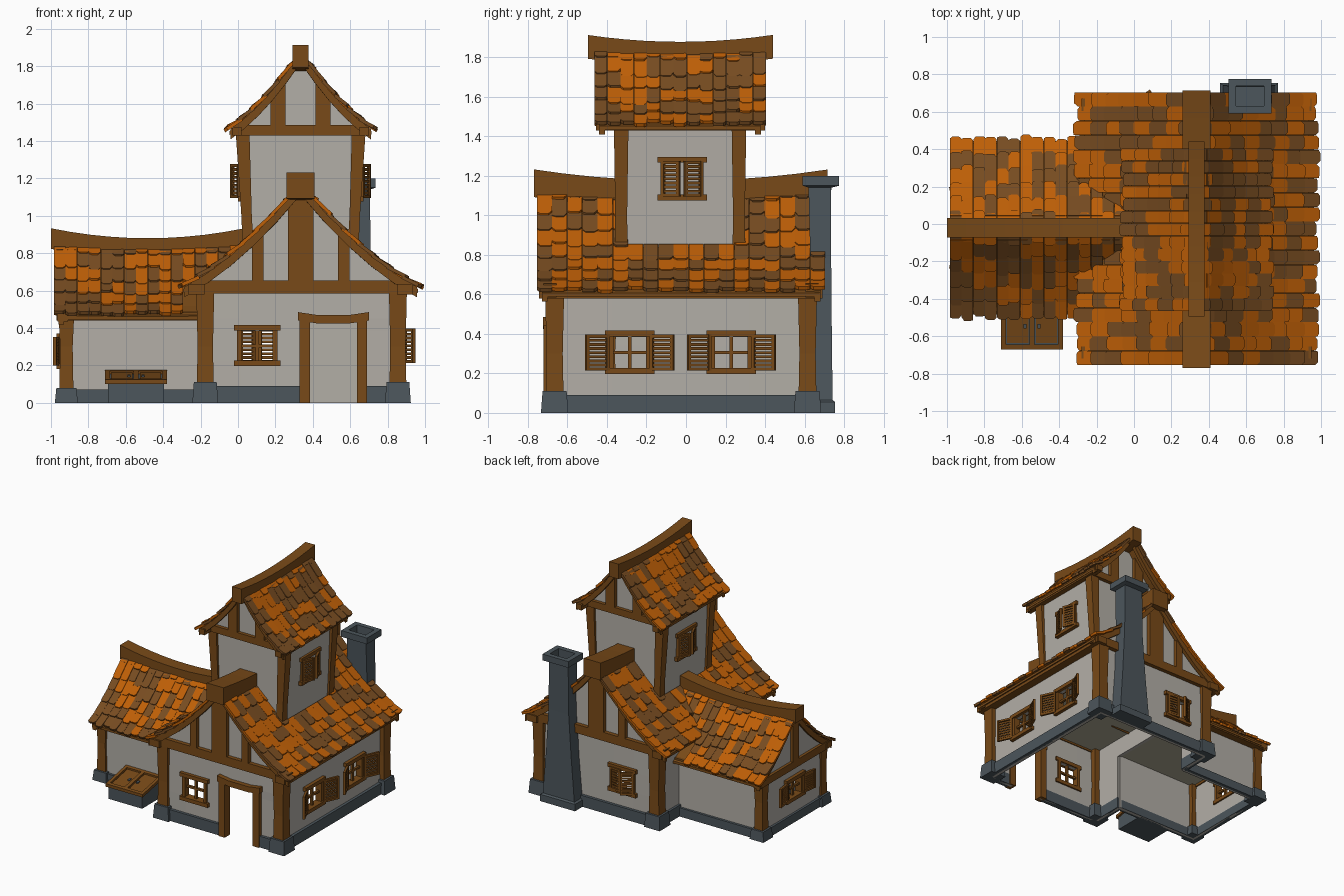
import bpy, bmesh, math, random
from collections import defaultdict

if "Cube" in bpy.data.objects:
    bpy.data.objects.remove(bpy.data.objects["Cube"])
random.seed(4)

COL = {"plaster": (.45, .425, .385), "wood": (.19, .068, .009), "stone": (.072, .092, .106),
       "tile orange": (.52, .115, .002), "tile brown": (.185, .072, .015), "ceiling plaster": (.42, .39, .29)}
MAT = {}
for n, c in COL.items():
    MAT[n] = bpy.data.materials.new(n)
    MAT[n].diffuse_color = (*c, 1)
P = defaultdict(bmesh.new)                 # part name -> mesh under construction
XYZ = lambda a, d, z: (a, d, z)
FACE = {"F": lambda p: lambda a, d, z: (a, p - d, z), "B": lambda p: lambda a, d, z: (a, p + d, z),
        "R": lambda p: lambda a, d, z: (p + d, a, z), "L": lambda p: lambda a, d, z: (p - d, a, z)}


def loft(name, rings, mat=0):
    """Skin closed rings of points and cap both ends."""
    bm = P[name]
    rs = [[bm.verts.new(p) for p in r] for r in rings]
    fs = [bm.faces.new(rs[0]), bm.faces.new(rs[-1])]
    for r, s in zip(rs, rs[1:]):
        n = len(r)
        fs += [bm.faces.new((r[i], r[(i + 1) % n], s[(i + 1) % n], s[i])) for i in range(n)]
    for f in fs:
        f.material_index = mat


def box(name, f, a0, a1, d0, d1, z0, z1):
    loft(name, [[f(a0, d0, z), f(a1, d0, z), f(a1, d1, z), f(a0, d1, z)] for z in (z0, z1)])


def panel(name, f, a0, a1, z0, z1, holes=()):
    """Flat wall sheet with rectangular openings (ha0, ha1, hz0, hz1)."""
    A = sorted({a0, a1, *[v for h in holes for v in h[:2]]})
    Z = sorted({z0, z1, *[v for h in holes for v in h[2:]]})
    for p, q in zip(A, A[1:]):
        for r, s in zip(Z, Z[1:]):
            m, k = (p + q) / 2, (r + s) / 2
            if not any(h[0] < m < h[1] and h[2] < k < h[3] for h in holes):
                P[name].faces.new([P[name].verts.new(f(*c)) for c in
                                   ((p, 0, r), (q, 0, r), (q, 0, s), (p, 0, s))])


class Roof:
    """Gable roof with concave slopes, sagging ridge and loose tiles."""
    def __init__(s, name, axis, c, half, eave, peak, u0, u1, rise):
        s.name, s.axis, s.c, s.half, s.eave, s.peak, s.u0, s.u1, s.rise = name, axis, c, half, eave, peak, u0, u1, rise

    def pt(s, u, v, z):
        return (s.c + v, u, z) if s.axis == "y" else (u, s.c + v, z)

    def sag(s, u):
        return s.rise * (2 * (u - (s.u0 + s.u1) / 2) / (s.u1 - s.u0)) ** 2

    def z(s, u, v):
        t = abs(v) / s.half
        return s.eave + (s.peak - s.eave + .5 * s.sag(u)) * ((1 - t) - .4 * t * (1 - t))

    def slab(s, name, us, h, top, thick):
        vs = [h * (i / 5 - 1) for i in range(11)]
        loft(name, [[s.pt(u, v, s.z(u, v) - top) for v in vs] +
                    [s.pt(u, v, s.z(u, v) - top - thick) for v in vs[::-1]] for u in us])

    def ridge(s, u0, u1, w, h, top):
        us = [u0 + (u1 - u0) * i / 10 for i in range(11)]
        loft(s.name + "_ridge_beam", [[s.pt(u, v, top + s.sag(u) - k) for v, k in
             ((-w / 2, h), (w / 2, h), (w / 2, 0), (-w / 2, 0))] for u in us])

    def gable(s, u, base, h):
        vs = [h * (i / 5 - 1) for i in range(11)]
        pts = [s.pt(u, h, base), s.pt(u, -h, base)] + [s.pt(u, v, s.z(u, v) - .035) for v in vs]
        bm = P[s.name + "_walls"]
        bm.faces.new([bm.verts.new(p) for p in pts])

    def timber(s, u0, u1, beam_half, z0, z1, posts):
        n = s.name + "_gable_timber"
        box(n, s.pt, u0, u1, -beam_half, beam_half, z0, z1)
        for p, q in posts:
            for v0, v1 in {(p, q), (-q, -p)}:
                loft(n, [[s.pt(u, v0, z1 - .01), s.pt(u, v1, z1 - .01), s.pt(u, v1, s.z(u, v1) - .03),
                          s.pt(u, v0, s.z(u, v0) - .03)] for u in (u0, u1)])

    def eaves(s, u0, u1, v, w, z0, z1):
        for k in (-1, 1):
            box(s.name + "_eave_beams", s.pt, u0, u1, k * v, k * (v + w), z0, z1)

    def tiles(s, rows, cols, skip):
        w = (s.u1 - s.u0) / cols
        for k in (-1, 1):
            for r in range(rows):
                va, vb = s.half * (r - .3) / rows, s.half * (r + 1) / rows
                for c in range(cols):
                    u = s.u0 + w * (c + .5)
                    x, y, z = s.pt(u, k * (va + vb) / 2, s.z(u, (va + vb) / 2))
                    if skip(x, y, z):
                        continue
                    j, lift, tip = random.uniform(-.014, .012), random.uniform(.006, .018), random.uniform(-.15, .15)
                    za, zb = s.z(u, va), s.z(u, vb)
                    shape = ((-.49, 0), (.49, 0), (.49, .9 + tip / 2), (.28, 1), (-.28, 1), (-.49, .9 - tip / 2))
                    ring = []
                    for off in (0, .017):
                        ring.append([])
                        for p, q in shape:
                            v = va + (vb - va + j) * q
                            zz = za + (zb - za) * (v - va) / (vb - va) + lift * q - .017 + off
                            ring[-1].append(s.pt(u + p * w, k * (max(v, 0) + off * .5), zz))
                    loft(s.name + "_roof_tiles", ring, random.choice((0, 1)))


def window(f, a, z, w=.215, h=.19, mode="none", ang=(.5, .5)):
    """Timber frame, glazing bars and louvred shutters on a wall."""
    n, b = "window_frames", .025
    for k in (-1, 1):
        box(n, f, a + k * w / 2, a + k * (w / 2 - b), -.025, .03, z - h / 2, z + h / 2)
        e = .018
        box(n, f, a - w / 2 - e, a + w / 2 + e, -.025, .04, z + k * h / 2 - .014, z + k * h / 2 + .016)
    if mode != "closed":
        box(n, f, a - .009, a + .009, -.008, .012, z - h / 2, z + h / 2)
        box(n, f, a - w / 2, a + w / 2, -.008, .012, z - .008, z + .008)
    if mode == "none":
        return
    for k, t in zip((-1, 1), ang):
        out = k if mode == "open" else -k
        L, H = w / 2 + (.022 if mode == "open" else -.005), h / 2 - .004
        hinge = a + k * (w / 2 - (0 if mode == "open" else .005))
        g = lambda q, d, zz: f(hinge + out * (q * math.cos(t) - d * math.sin(t)),
                               .025 + q * math.sin(t) + d * math.cos(t), zz)
        m = "window_shutters"
        for q in (0, L - .016):
            box(m, g, q, q + .016, 0, .018, z - H, z + H)
        for q in (-H, H - .016):
            box(m, g, 0, L, 0, .017, z + q, z + q + .016)
        for i in range(7):
            zz = z - H + .018 + i * (2 * H - .036) / 7
            box(m, g, .01, L - .01, .003, .012, zz + .003, zz + .017)


def posts(name, xs, ys, w, z1, foot):
    """Corner posts (outer edge, inward direction) on stone feet."""
    for x, i in xs:
        for y, j in ys:
            ring = lambda z, e: [(x - i * e, y - j * e, z), (x + i * (w + e), y - j * e, z),
                                 (x + i * (w + e), y + j * (w + e), z), (x - i * e, y + j * (w + e), z)]
            loft(name + "_corner_posts", [ring(foot - .01 if foot else .72, 0), ring(.3 if foot else 1, -.004), ring(z1, .003)])
            if foot:
                loft(name + "_post_feet", [ring(0, .024), ring(foot, .016)])


main = Roof("main", "y", .335, .642, .62, 1.155, -.755, .705, .055)
wing = Roof("wing", "x", -.02, .478, .475, .875, -.985, .02, .05)
tower = Roof("tower", "y", .335, .395, 1.462, 1.872, -.465, .405, .03)


# Main house walls, gables and timber
hole = lambda a, z=.305, w=.18, h=.16: (a - w / 2, a + w / 2, z - h / 2, z + h / 2)
X0, X1, Y0, Y1 = -.185, .855, -.675, .625
panel("main_walls", FACE["F"](Y0), X0, X1, 0, .62, [hole(.103), (.37, .655, 0, .45)])
panel("main_walls", FACE["B"](Y1), X0, X1, 0, .62, [hole(.11)])
panel("main_walls", FACE["R"](X1), Y0, Y1, 0, .62, [hole(-.285), hole(.23)])
panel("main_walls", FACE["L"](X0), Y0, -.40, 0, .62)
panel("main_walls", FACE["L"](X0), .36, Y1, 0, .62)
panel("main_walls", FACE["L"](X0), -.40, .36, .45, .62)
for u, o in ((Y0, -1), (Y1, 1)):
    main.gable(u, .62, .55)
    main.timber(u + o * .045, u - o * .02, .615, .585, .655, [(-.068, 0), (0, .068), (.2, .26)])
posts("main", ((-.22, 1), (.9, -1)), ((-.71, 1), (.66, -1)), .09, .6, .11)
main.eaves(-.745, .69, .515, .085, .58, .635)
box("main_ceiling", XYZ, X0, X1, Y0, Y1, .6, .61)

# Wing walls and timber
panel("wing_walls", FACE["F"](-.40), -.93, X0, 0, .47)
panel("wing_walls", FACE["B"](.36), -.93, X0, 0, .47)
panel("wing_walls", FACE["L"](-.93), -.40, .36, 0, .47, [hole(-.02, .275, .17, .13)])
wing.gable(-.93, .47, .40)
wing.timber(-.965, -.91, .46, .435, .495, [(-.04, 0), (0, .04)])
posts("wing", ((-.955, 1),), ((-.43, 1), (.39, -1)), .075, .45, .08)
wing.eaves(-.97, -.2, .385, .065, .44, .485)
box("wing_ceiling", XYZ, -.93, X0, -.4, .36, .455, .465)

# Tower walls and timber, leaning outwards towards the top
for k, y in (("F", -.335), ("B", .275)):
    panel("tower_walls", FACE[k](y), .02, .65, .7, 1.47)
for k, x in (("R", .65), ("L", .02)):
    panel("tower_walls", FACE[k](x), -.335, .275, .7, 1.47)
posts("tower", ((-.01, 1), (.68, -1)), ((-.362, 1), (.302, -1)), .068, 1.46, 0)
for n in ("tower_walls", "tower_corner_posts"):
    for v in P[n].verts:
        v.co.x = .335 + (v.co.x - .335) * (1 + .16 * (min(v.co.z, 1.44) - 1.44))
for u, o in ((-.335, -1), (.275, 1)):
    tower.gable(u, 1.46, .33)
    tower.timber(u + o * .04, u - o * .02, .365, 1.43, 1.485, [(.08, .16)])
tower.eaves(-.455, .4, .315, .05, 1.43, 1.475)

# Stone plinths, leaving the doorway free
S = "stone_plinth"
for a, b in ((-.2, .345), (.68, .87)):
    box(S, XYZ, a, b, -.71, -.66, 0, .09)
box(S, XYZ, -.2, .87, .635, .66, 0, .09)
box(S, XYZ, .84, .89, -.69, .64, 0, .09)
box(S, XYZ, -.215, -.17, -.69, -.4, 0, .09)
box(S, XYZ, -.215, -.17, .36, .64, 0, .09)
for y in (-.43, .345):
    box(S, XYZ, -.94, -.2, y, y + .045, 0, .07)
box(S, XYZ, -.96, -.915, -.42, .38, 0, .07)

# Roof decks, barge boards, ridges and tiles
for r in (main, wing, tower):
    end = -.18 if r is wing else r.u1 - .03
    r.slab(r.name + "_roof_deck", [r.u0 + .03 + (end - r.u0 - .03) * i / 8 for i in range(9)], r.half - .015, .02, .02)
    r.slab(r.name + "_barge_boards", (r.u0 + .025, r.u0 + .055), r.half - .02, .012, .055)
    if r is wing:
        r.slab("wing_roof_deck", (-.18, .0), .25, .02, .02)
    else:
        r.slab(r.name + "_barge_boards", (r.u1 - .055, r.u1 - .025), r.half - .02, .012, .055)
main.ridge(-.77, .715, .15, .14, 1.175)
wing.ridge(-1, .03, .105, .11, .88)
tower.ridge(-.495, .44, .085, .12, 1.878)
in_tower = lambda x, y: abs(x - .335) < .28 and abs(y + .03) < .28
main.tiles(8, 19, lambda x, y, z: in_tower(x, y) or
           (x < .02 and abs(y + .02) < .47 and wing.z(x, y + .02) > z + .01))
wing.tiles(6, 16, lambda x, y, z: x > -.27 and main.z(y, x - .335) > z + .02)
tower.tiles(6, 13, lambda x, y, z: False)

# Door frame with a slightly arched lintel
f = FACE["F"](Y0)
for a in (.33, .635):
    box("door_frame", f, a, a + .055, -.025, .045, 0, .45)
loft("door_frame", [[f(a, -.025, z), f(a, .05, z), f(a, .05, z + .045), f(a, -.025, z + .045)]
                    for a, z in ((.32, .44), (.42, .425), (.6, .425), (.7, .44))])

# Windows
window(FACE["F"](Y0), .103, .305)
window(FACE["B"](Y1), .11, .305, mode="closed", ang=(.55, .12))
for y in (-.285, .23):
    window(FACE["R"](X1), y, .305, mode="open", ang=(.42, .42))
window(FACE["L"](-.93), -.02, .275, .2, .16, mode="open", ang=(.13, .13))
for k, x in (("R", .63), ("L", .04)):
    window(FACE[k](x), -.02, 1.185, mode="closed", ang=(.4, .4))

# Hollow stone chimney
loft("chimney", [[(a, c, z), (b, c, z), (b, d, z), (a, d, z)] for z, a, b, c, d in (
    (0, .46, .77, .64, .755), (.055, .46, .77, .64, .755), (.065, .475, .755, .64, .742),
    (.4, .505, .73, .64, .738), (.75, .53, .71, .63, .735), (1.14, .535, .705, .62, .735),
    (1.15, .505, .735, .59, .775), (1.2, .505, .735, .59, .775), (1.2, .545, .695, .63, .738),
    (1.05, .545, .695, .63, .732))])

# Cellar hatch with sloping double doors
slope = lambda a, d, z: (a, d, z + .112 + (d + .67) * .2)
loft("hatch_base", [[(a, -.655, 0), (a, -.41, 0), (a, -.41, .16), (a, -.655, .11)] for a in (-.695, -.395)])
for a in (-.71, -.559, -.405):
    box("hatch_frame", slope, a, a + (.025 if a != -.559 else .028), -.67, -.41, -.012, .012)
for d in (-.67, -.435):
    box("hatch_frame", slope, -.71, -.38, d, d + .025, -.012, .012)
for a in (-.678, -.525):
    box("hatch_doors", slope, a, a + .113, -.637, -.44, -.01, .003)
for a in (-.592, -.517):
    box("hatch_handles", slope, a, a + .018, -.56, -.535, 0, .012)

# Turn every part into an object with its colours
STONE = ("plinth", "feet", "chimney", "hatch_base", "handles")
for name, bm in P.items():
    sheet = name.endswith("walls")
    if sheet:
        bmesh.ops.remove_doubles(bm, verts=bm.verts, dist=1e-4)
    bmesh.ops.recalc_face_normals(bm, faces=bm.faces)
    me = bpy.data.meshes.new(name)
    bm.to_mesh(me)
    bm.free()
    ob = bpy.data.objects.new(name, me)
    bpy.context.collection.objects.link(ob)
    keys = (["tile orange", "tile brown"] if "tiles" in name else ["plaster"] if sheet else
            ["ceiling plaster"] if "ceiling" in name else
            ["stone"] if any(k in name for k in STONE) else ["wood"])
    for k in keys:
        me.materials.append(MAT[k])
    if sheet:
        mod = ob.modifiers.new("thickness", "SOLIDIFY")
        mod.thickness, mod.offset = .025, 0

for m in bpy.data.materials:
    if m.users and not m.is_grease_pencil:
        m.use_nodes = True
        m.node_tree.nodes["Principled BSDF"].inputs["Base Color"].default_value = m.diffuse_color
